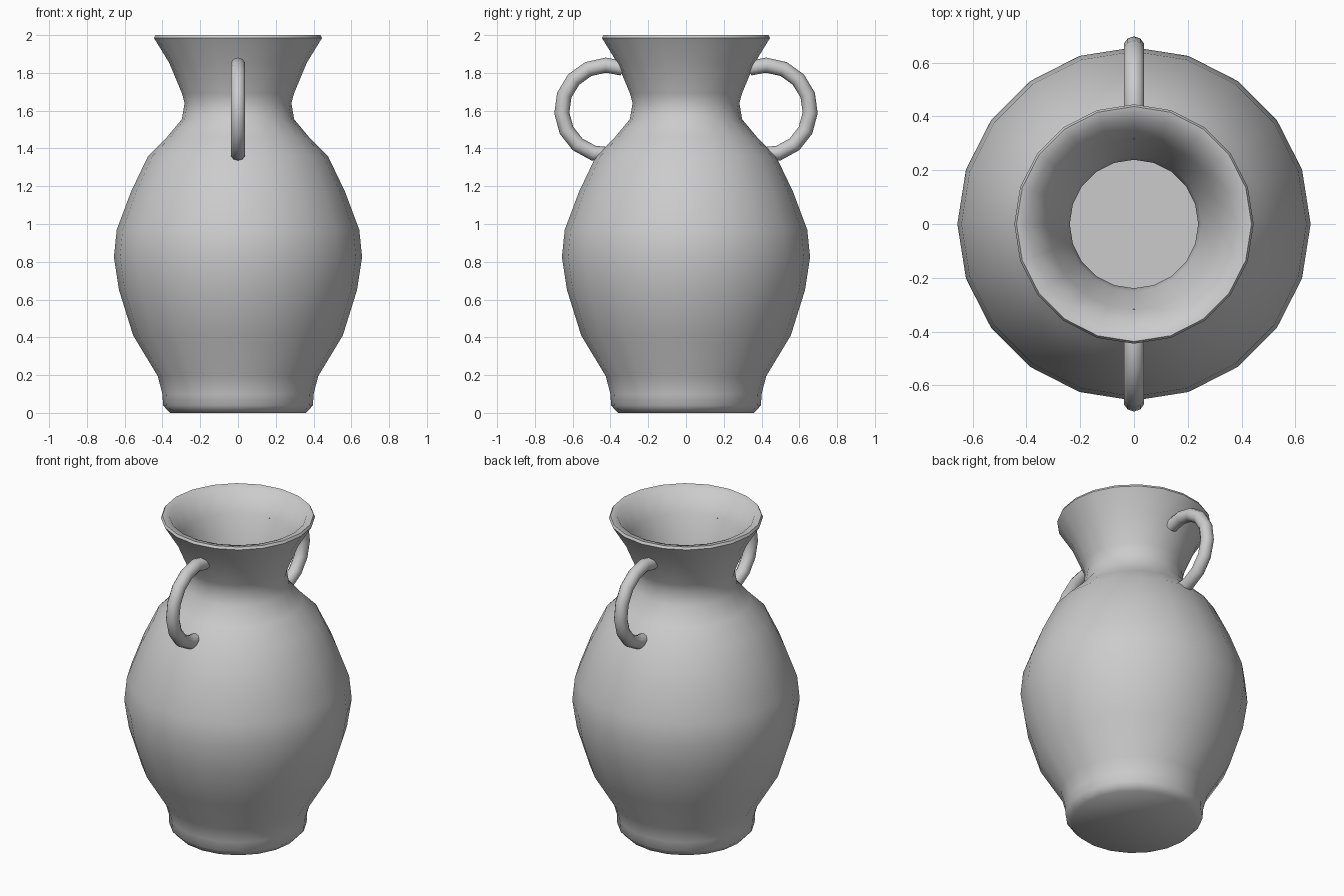
import bpy, bmesh, math
from mathutils import Vector, Matrix

if "Cube" in bpy.data.objects:
    bpy.data.objects.remove(bpy.data.objects["Cube"])


def finish(bm, name, angle):
    bmesh.ops.remove_doubles(bm, verts=bm.verts, dist=0.0005)
    bmesh.ops.recalc_face_normals(bm, faces=bm.faces)
    mesh = bpy.data.meshes.new(name)
    bm.to_mesh(mesh)
    bm.free()
    obj = bpy.data.objects.new(name, mesh)
    bpy.context.collection.objects.link(obj)
    bpy.ops.object.select_all(action='DESELECT')
    obj.select_set(True)
    bpy.context.view_layer.objects.active = obj
    bpy.ops.object.shade_smooth_by_angle(angle=math.radians(angle))
    return obj


# Vase: outer wall, lip, then inner wall down to the floor (radius, height)
outer = [(0, 0), (0.36, 0), (0.397, 0.04), (0.40, 0.10), (0.425, 0.195),
         (0.555, 0.41), (0.63, 0.65), (0.657, 0.825), (0.642, 0.97),
         (0.567, 1.17), (0.476, 1.36), (0.376, 1.46), (0.297, 1.555),
         (0.283, 1.64), (0.296, 1.69), (0.365, 1.855), (0.445, 1.985), (0.437, 2.0)]
inner = [(0.395, 1.992), (0.32, 1.865), (0.252, 1.70), (0.239, 1.64), (0.255, 1.54),
         (0.34, 1.43), (0.437, 1.335), (0.525, 1.155), (0.598, 0.96), (0.612, 0.825),
         (0.586, 0.66), (0.513, 0.43), (0.385, 0.21), (0.355, 0.10), (0.345, 0.05), (0, 0.05)]
bm = bmesh.new()
verts = [bm.verts.new((r, 0, z)) for r, z in outer + inner]
edges = [bm.edges.new(pair) for pair in zip(verts, verts[1:])]
bmesh.ops.spin(bm, geom=verts + edges, cent=(0, 0, 0), axis=(0, 0, 1),
               angle=math.tau, steps=20, use_merge=False)
finish(bm, "vase_body", 50)

# Handles: round tube swept along an arc, mirrored front to back
center = Vector((0, 0.42, 1.603))
start, end = math.radians(-96), math.radians(112)
bm = bmesh.new()
place = (Matrix.Translation(center) @ Matrix.Rotation(start, 4, 'X')
         @ Matrix.Translation((0, 0.238, 0)))
ring = bmesh.ops.create_circle(bm, segments=10, radius=0.04, matrix=place)["verts"]
bmesh.ops.spin(bm, geom=ring + list(bm.edges), cent=center, axis=(1, 0, 0),
               angle=end - start, steps=9)
bmesh.ops.holes_fill(bm, edges=bm.edges, sides=0)
handle = finish(bm, "handles", 50)
mirror = handle.modifiers.new("front_back", 'MIRROR')
mirror.use_axis = (False, True, False)
